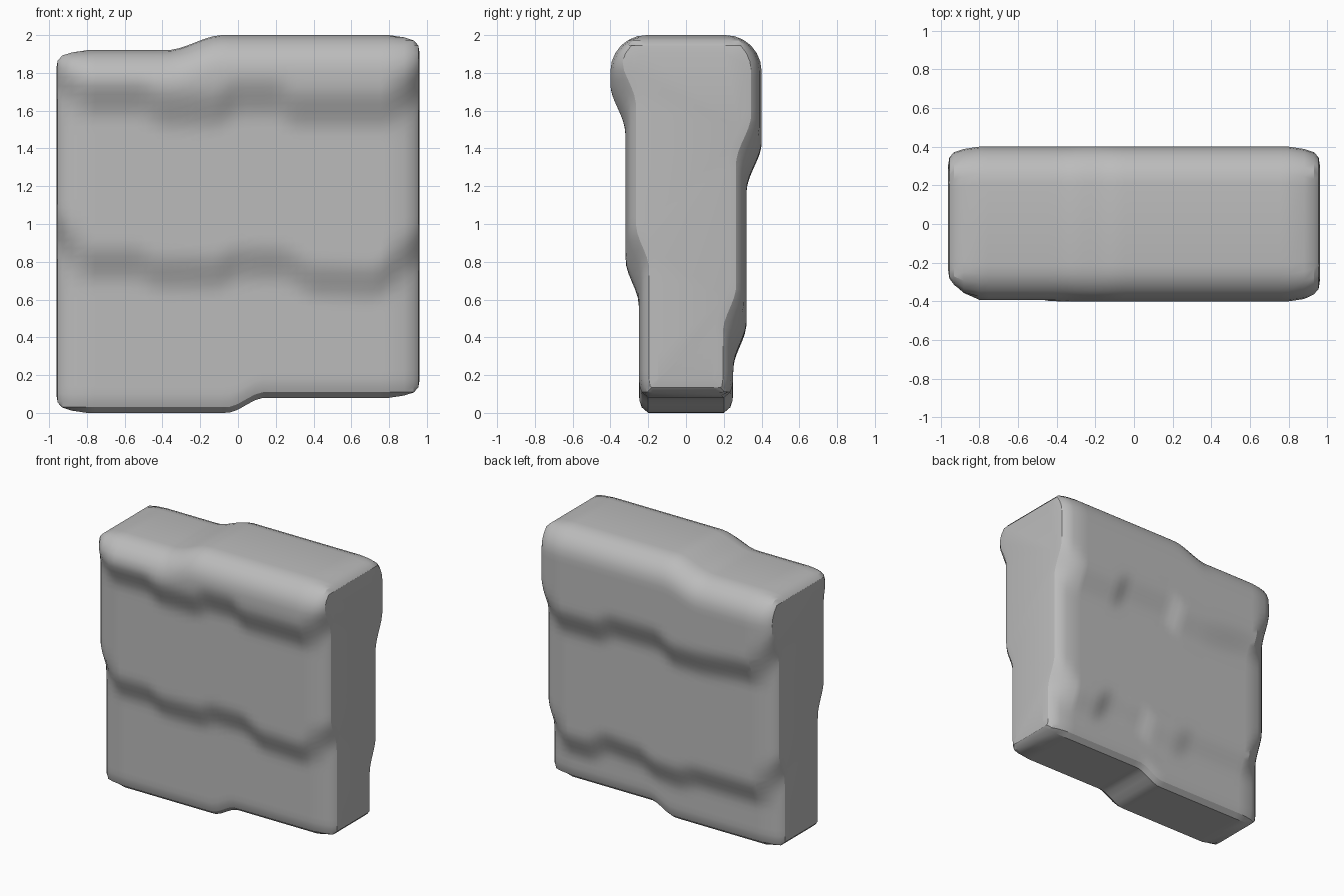
import bpy, bmesh, math

if "Cube" in bpy.data.objects:
    bpy.data.objects.remove(bpy.data.objects["Cube"])

def smooth(t):
    t = max(0.0, min(1.0, t))
    return t * t * (3 - 2 * t)

def curve(pts, x):
    """Eased interpolation through (x, z) points."""
    if x <= pts[0][0]:
        return pts[0][1]
    for (x0, z0), (x1, z1) in zip(pts, pts[1:]):
        if x <= x1:
            return z0 + (z1 - z0) * smooth((x - x0) / (x1 - x0))
    return pts[-1][1]

# Wavy step lines of the layers
FRONT_LOW = [(-.96, .97), (-.8, .79), (-.55, .79), (-.42, .74), (-.12, .74), (0, .79),
             (.22, .79), (.42, .70), (.72, .69), (.96, .88)]
FRONT_HIGH = [(-.96, 1.82), (-.8, 1.67), (-.52, 1.67), (-.4, 1.61), (-.12, 1.61), (0, 1.67),
              (.2, 1.67), (.3, 1.61), (.8, 1.61), (.96, 1.76)]
BACK_LOW = [(-.96, .62), (-.78, .40), (-.3, .40), (-.12, .35), (.05, .36), (.2, .43),
            (.45, .45), (.62, .36), (.78, .36), (.96, .55)]
BACK_HIGH = [(-.96, 1.55), (-.8, 1.34), (-.3, 1.30), (-.15, 1.30), (0, 1.38),
             (.35, 1.38), (.5, 1.31), (.8, 1.31), (.96, 1.45)]

def depth(x, z, low, high):
    a = smooth((z - curve(low, x) + .12) / .24)
    b = smooth((z - curve(high, x) + .13) / .26)
    return .25 + .07 * a + .08 * b

R = .19     # top rounding

def side(x, inset, sign, low, high):
    """Half cross-section from bottom to top."""
    zb = .08 * smooth((x + .06) / .2)
    zt = 1.92 + .08 * smooth((x + .38) / .3)
    pts = [(0, zb)]
    for dy, dz in ((.05, 0), (.015, .03), (.005, .06), (0, .1)):
        pts.append((depth(x, zb + dz, low, high) - dy, zb + dz))
    z0, z1 = zb + .1, zt - R
    n = 38
    for i in range(1, n + 1):
        z = z0 + (z1 - z0) * i / n
        pts.append((depth(x, z, low, high), z))
    for i in range(1, 7):
        a = math.pi / 2 * i / 6
        z = z1 + R * math.sin(a)
        pts.append((depth(x, z, low, high) - R * (1 - math.cos(a)), z))
    pts.append((0, zt))
    return [(sign * max(0, y - inset), min(max(z, zb + inset), zt - inset))
            for y, z in pts]

# Stations across the width, drawn in at both ends
ends = [(.962, .10), (.955, .055), (.93, .028), (.88, .012), (.80, 0)]
stations = [(-x, d) for x, d in ends]
stations += [(-.8 + 1.6 * i / 36, 0) for i in range(1, 36)]
stations += ends[::-1]

bm = bmesh.new()
rings = []
for x, d in stations:
    front = side(x, d, -1, FRONT_LOW, FRONT_HIGH)
    back = side(x, d, 1, BACK_LOW, BACK_HIGH)
    rings.append([bm.verts.new((x, y, z)) for y, z in front + back[-2:0:-1]])
for a, b in zip(rings, rings[1:]):
    m = len(a)
    for i in range(m):
        j = (i + 1) % m
        bm.faces.new((a[i], a[j], b[j], b[i]))
bm.faces.new(rings[0])
bm.faces.new(rings[-1])
bmesh.ops.remove_doubles(bm, verts=bm.verts[:], dist=.0005)
bmesh.ops.recalc_face_normals(bm, faces=bm.faces[:])

mesh = bpy.data.meshes.new("layered_block")
bm.to_mesh(mesh)
bm.free()
block = bpy.data.objects.new("layered_block", mesh)
bpy.context.collection.objects.link(block)

grey = bpy.data.materials.new("grey")
grey.diffuse_color = (.5, .5, .5, 1)
grey.use_nodes = True
grey.node_tree.nodes["Principled BSDF"].inputs["Base Color"].default_value = grey.diffuse_color
mesh.materials.append(grey)

bpy.context.view_layer.objects.active = block
block.select_set(True)
bpy.ops.object.shade_smooth_by_angle(angle=math.radians(30))
